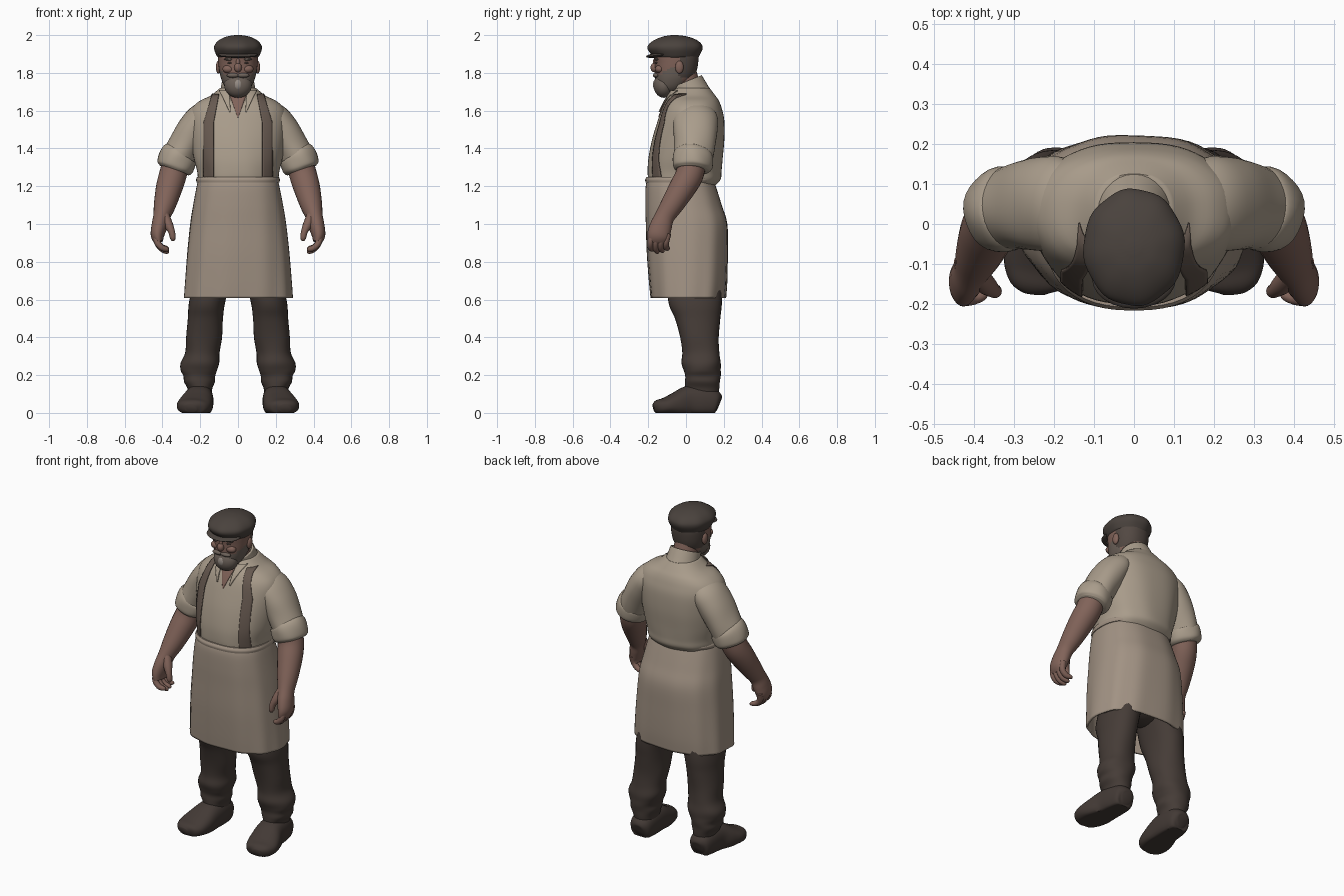
import bpy, bmesh, math
from mathutils import Vector, Matrix
from mathutils.bvhtree import BVHTree

if "Cube" in bpy.data.objects:
    bpy.data.objects.remove(bpy.data.objects["Cube"])


def mat(name, r, g, b):
    m = bpy.data.materials.new(name)
    m.diffuse_color = (r, g, b, 1)
    m.use_nodes = True
    m.node_tree.nodes["Principled BSDF"].inputs["Base Color"].default_value = m.diffuse_color
    return m


SHIRT = mat("cream shirt", .40, .335, .26)
APRON = mat("beige apron", .36, .29, .23)
SKIN = mat("ruddy skin", .22, .125, .10)
TROUSER = mat("dark brown trousers", .060, .045, .038)
SHOE = mat("dark leather", .056, .042, .036)
CAP = mat("charcoal cap", .068, .055, .047)
STRAP = mat("brown strap", .135, .10, .08)
BEARD = mat("grey beard", .15, .12, .10)
HAIR = mat("dark hair", .085, .065, .055)
PALE = mat("pale whiskers", .30, .26, .23)


def finish(name, bm, mats, rule=None):
    bmesh.ops.recalc_face_normals(bm, faces=bm.faces)
    for f in bm.faces:
        f.smooth = True
        if rule:
            f.material_index = rule(f.calc_center_median())
    me = bpy.data.meshes.new(name)
    bm.to_mesh(me)
    bm.free()
    for m in mats:
        me.materials.append(m)
    me.set_sharp_from_angle(angle=math.radians(50))
    ob = bpy.data.objects.new(name, me)
    bpy.context.collection.objects.link(ob)
    return ob


def spline(rows, steps):
    """Catmull-Rom through rows of numbers."""
    out, n = [], len(rows)
    for i in range(n - 1):
        a, b, c, d = rows[max(i - 1, 0)], rows[i], rows[i + 1], rows[min(i + 2, n - 1)]
        for k in range(steps):
            t = k / steps
            out.append([.5 * (2 * q + (r - p) * t + (2 * p - 5 * q + 4 * r - s) * t * t
                              + (3 * q - p - 3 * r + s) * t ** 3) for p, q, r, s in zip(a, b, c, d)])
    return out + [list(rows[-1])]


def tube(name, rows, mats, s=1, flat=False, power=2, segs=32, steps=5, fold=None,
         floor=None, open_end=False, open_start=False, cut=None, rule=None):
    """Loft rings (x, y, z, rx, ry); s = -1 mirrors to the other side."""
    rows = spline(rows, steps)
    bm, rings = bmesh.new(), []
    for i, (x, y, z, rx, ry) in enumerate(rows):
        u, v = Vector((1, 0, 0)), Vector((0, 1, 0))
        if not flat:
            t = (Vector(rows[min(i + 1, len(rows) - 1)][:3]) - Vector(rows[max(i - 1, 0)][:3])).normalized()
            u = (u - t * u.dot(t)).normalized()
            v = t.cross(u)
        ring = []
        for k in range(segs):
            a = math.tau * k / segs
            c, d = math.cos(a), math.sin(a)
            m = 1 + (fold(a, i / len(rows)) if fold else 0)
            p = Vector((x, y, z)) + u * (rx * m * math.copysign(abs(c) ** (2 / power), c)) \
                + v * (ry * m * math.copysign(abs(d) ** (2 / power), d))
            if floor is not None:
                p.z = max(p.z, floor)
            ring.append(bm.verts.new((p.x * s, p.y, p.z)))
        rings.append(ring)
    for a, b in zip(rings, rings[1:]):
        for k in range(segs):
            j = (k + 1) % segs
            bm.faces.new((a[k], a[j], b[j], b[k]))
    if not open_start:
        bm.faces.new(rings[0])
    if not open_end:
        bm.faces.new(rings[-1])
    if cut:
        bmesh.ops.delete(bm, geom=[f for f in bm.faces if cut(f.calc_center_median())], context='FACES')
    return finish(name, bm, mats, rule)


def body(rows):
    """Turn (z, front y, back y, half width) into ring rows."""
    return [(0, (f + b) / 2, z, w, (b - f) / 2) for z, f, b, w in rows]


def ball(name, loc, rad, m, tilt=0):
    bm = bmesh.new()
    M = Matrix.Translation(loc) @ Matrix.Rotation(tilt, 4, 'X') @ Matrix.Diagonal((*rad, 1))
    bmesh.ops.create_uvsphere(bm, u_segments=24, v_segments=14, radius=1, matrix=M)
    return finish(name, bm, [m])


def thicken(ob, t):
    md = ob.modifiers.new("thickness", 'SOLIDIFY')
    md.thickness, md.offset = t, -1


# shirt body
torso = tube("shirt_body", body([
    (1.20, -.19, .15, .20), (1.235, -.20, .182, .212), (1.28, -.203, .188, .218), (1.35, -.198, .195, .235),
    (1.45, -.178, .204, .25), (1.55, -.148, .203, .258), (1.61, -.126, .19, .245), (1.65, -.106, .175, .205),
    (1.68, -.088, .155, .145), (1.72, -.065, .125, .095)]), [SHIRT], flat=True, power=2.3, segs=64,
    fold=lambda a, t: .008 * math.sin(9 * a + 7 * t) * (1 - t))
tree = BVHTree.FromPolygons([v.co for v in torso.data.vertices], [p.vertices for p in torso.data.polygons])


def plate(name, z0, z1, lo, hi, m, lift, s=1, nx=6, nz=24):
    """Thin patch laid on the shirt front between x = lo(t) and hi(t)."""
    bm, grid = bmesh.new(), []
    for i in range(nz + 1):
        t = i / nz
        row = []
        for j in range(nx + 1):
            x, z = lo(t) + (hi(t) - lo(t)) * j / nx, z0 + (z1 - z0) * t
            p, n, _, _ = tree.ray_cast(Vector((x * s, -1, z)), Vector((0, 1, 0)))
            if p is None:
                p, n, _, _ = tree.find_nearest(Vector((x * s, 0, z)))
            if n.y > 0:
                n = -n
            row.append(bm.verts.new(p + n * lift))
        grid.append(row)
    for a, b in zip(grid, grid[1:]):
        for j in range(nx):
            bm.faces.new((a[j], a[j + 1], b[j + 1], b[j]))
    bm.normal_update()
    ob = finish(name, bm, [m])
    ob.modifiers.new("thickness", 'SOLIDIFY').thickness = .006


# open neckline, collar and straps
plate("open_neckline", 1.705, 1.565, lambda t: -.05 * (1 - t) - .002, lambda t: .05 * (1 - t) + .002, SKIN, .004)
for s in (1, -1):
    plate("collar_flap", 1.70, 1.59, lambda t: .046 - .008 * t, lambda t: .095 - .05 * t, SHIRT, .012, s)
    plate("strap", 1.685, 1.235, lambda t: .10 + .028 * min(1, t * 3), lambda t: .135 + .045 * min(1, t * 3),
          STRAP, .006, s)
collar = tube("collar", [(0, .032, 1.675, .10, .105), (0, .018, 1.715, .092, .095), (0, .002, 1.755, .085, .088)],
              [SHIRT], open_end=True, open_start=True, cut=lambda c: abs(c.x) < .045 and c.y < 0)
thicken(collar, .01)

# apron skirt, open at the hem, with waistband
apron = tube("apron_skirt", body([
    (1.245, -.20, .14, .207), (1.20, -.213, .158, .219), (1.10, -.215, .19, .238), (1.0, -.212, .219, .254),
    (.85, -.207, .221, .27), (.70, -.196, .218, .282), (.608, -.187, .211, .288)]), [APRON], flat=True,
    power=2.5, segs=72, open_end=True, fold=lambda a, t: .012 * t * math.sin(11 * a + 2 * t))
thicken(apron, .01)
tube("waistband", body([(1.22, -.214, .16, .219), (1.235, -.216, .168, .222), (1.25, -.208, .16, .217)]),
     [APRON], flat=True, power=2.4, segs=48)

# hips hidden under the apron
ball("hips", (0, .045, .80), (.21, .15, .15), TROUSER)

for s in (1, -1):
    # trousers with bunched hems, shoes
    tube("trouser_leg", [(.11, .05, .80, .10, .14), (.16, .048, .60, .096, .143), (.172, .06, .50, .093, .12),
         (.181, .07, .40, .095, .102), (.19, .08, .32, .091, .098), (.20, .082, .265, .102, .104),
         (.205, .085, .225, .096, .098), (.205, .088, .195, .084, .094), (.205, .087, .165, .082, .092),
         (.202, .087, .13, .066, .09), (.20, .085, .09, .06, .085)], [TROUSER], s, flat=True, power=2.2,
         fold=lambda a, t: .025 * math.sin(3 * a + 14 * t) * math.sin(math.pi * t))
    tube("shoe", [(.20, .176, .045, .03, .035), (.20, .16, .05, .06, .065), (.203, .10, .06, .072, .085),
         (.208, .02, .06, .078, .085), (.222, -.05, .045, .09, .066), (.237, -.11, .035, .09, .046),
         (.247, -.15, .03, .068, .038), (.25, -.171, .025, .03, .022)], [SHOE], s, power=2.4, floor=0)

    # sleeve and rolled cuff
    tube("sleeve", [(.11, .05, 1.625, .04, .07), (.18, .05, 1.568, .08, .115), (.235, .05, 1.50, .088, .118),
         (.285, .045, 1.41, .088, .108), (.322, .037, 1.335, .09, .10)], [SHIRT], s,
         fold=lambda a, t: .02 * t * math.sin(4 * a + 9 * t))
    tube("rolled_cuff", [(.305, .04, 1.375, .086, .094), (.314, .038, 1.36, .098, .105),
         (.324, .036, 1.33, .101, .107), (.333, .034, 1.30, .097, .103), (.338, .033, 1.285, .082, .09)],
         [SHIRT], s, fold=lambda a, t: .015 * math.sin(5 * a + 4 * t))

    # forearm, palm, fingers and thumb
    tube("forearm", [(.325, .035, 1.34, .07, .075), (.345, .018, 1.26, .073, .074), (.365, -.02, 1.19, .07, .07),
         (.388, -.075, 1.10, .058, .06), (.404, -.112, 1.04, .045, .052), (.416, -.132, .99, .042, .058),
         (.426, -.146, .94, .036, .06), (.42, -.15, .905, .024, .054)], [SKIN], s, segs=24)
    for i in range(4):
        y, d = -.187 + .027 * i, .012 * abs(i - 1.3)
        tube("finger", [(.432, y + .012, .95, .018, .017), (.428, y, .905, .017, .017), (.405, y, .868 + d * .5, .016, .016),
             (.378, y + .008, .85 + d, .013, .013), (.368, y + .01, .843 + d, .005, .005)], [SKIN], s, segs=12)
    tube("thumb", [(.395, -.12, 1.06, .025, .03), (.37, -.15, 1.0, .025, .026), (.352, -.165, .96, .018, .019),
         (.345, -.168, .925, .015, .016), (.346, -.168, .91, .006, .006)], [SKIN], s, segs=14)

# neck and head, with hair at the back and beard along the jaw
tube("neck", [(0, .02, 1.64, .075, .078), (0, .005, 1.72, .07, .073), (0, -.02, 1.82, .07, .07)], [SKIN])


def head_zone(c):
    if c.y > -.035 and c.z > 1.775:
        return 2
    return 1 if c.z < 1.79 + max(0, abs(c.x) - .07) * 1.2 and c.y < -.02 else 0


tube("head", body([(1.69, -.13, -.05, .035), (1.72, -.152, -.01, .066), (1.76, -.162, .03, .086),
     (1.80, -.165, .053, .097), (1.85, -.166, .064, .104), (1.90, -.168, .066, .105), (1.95, -.14, .05, .09)]),
     [SKIN, BEARD, HAIR], flat=True, power=2.2, segs=48, rule=head_zone)
ball("beard", (0, -.117, 1.735), (.073, .055, .067), BEARD)
ball("chin_whiskers", (0, -.155, 1.737), (.026, .02, .032), PALE)
ball("nose", (0, -.168, 1.828), (.02, .02, .025), SKIN)
ball("nose_bridge", (0, -.162, 1.85), (.012, .014, .03), SKIN)
for s in (1, -1):
    ball("moustache", (s * .026, -.158, 1.787), (.034, .017, .013), BEARD)
    ball("eyebrow", (s * .045, -.154, 1.872), (.028, .012, .007), BEARD)
    ball("eye", (s * .042, -.155, 1.853), (.015, .008, .005), HAIR)
    ball("cheek", (s * .05, -.14, 1.82), (.032, .024, .022), SKIN)
    ball("ear", (s * .103, -.035, 1.83), (.014, .022, .034), SKIN)

# flat cap with soft panels and a visor
tube("cap_crown", body([(1.882, -.172, .066, .106), (1.893, -.18, .072, .114), (1.925, -.203, .087, .126),
     (1.95, -.198, .083, .122), (1.975, -.165, .055, .098), (1.993, -.12, .005, .058), (2.0, -.075, -.045, .015)]),
     [CAP], flat=True, segs=48, fold=lambda a, t: .014 * math.sin(8 * a) * math.sin(math.pi * t))
ball("cap_visor", (0, -.135, 1.896), (.105, .077, .014), CAP, tilt=.13)
